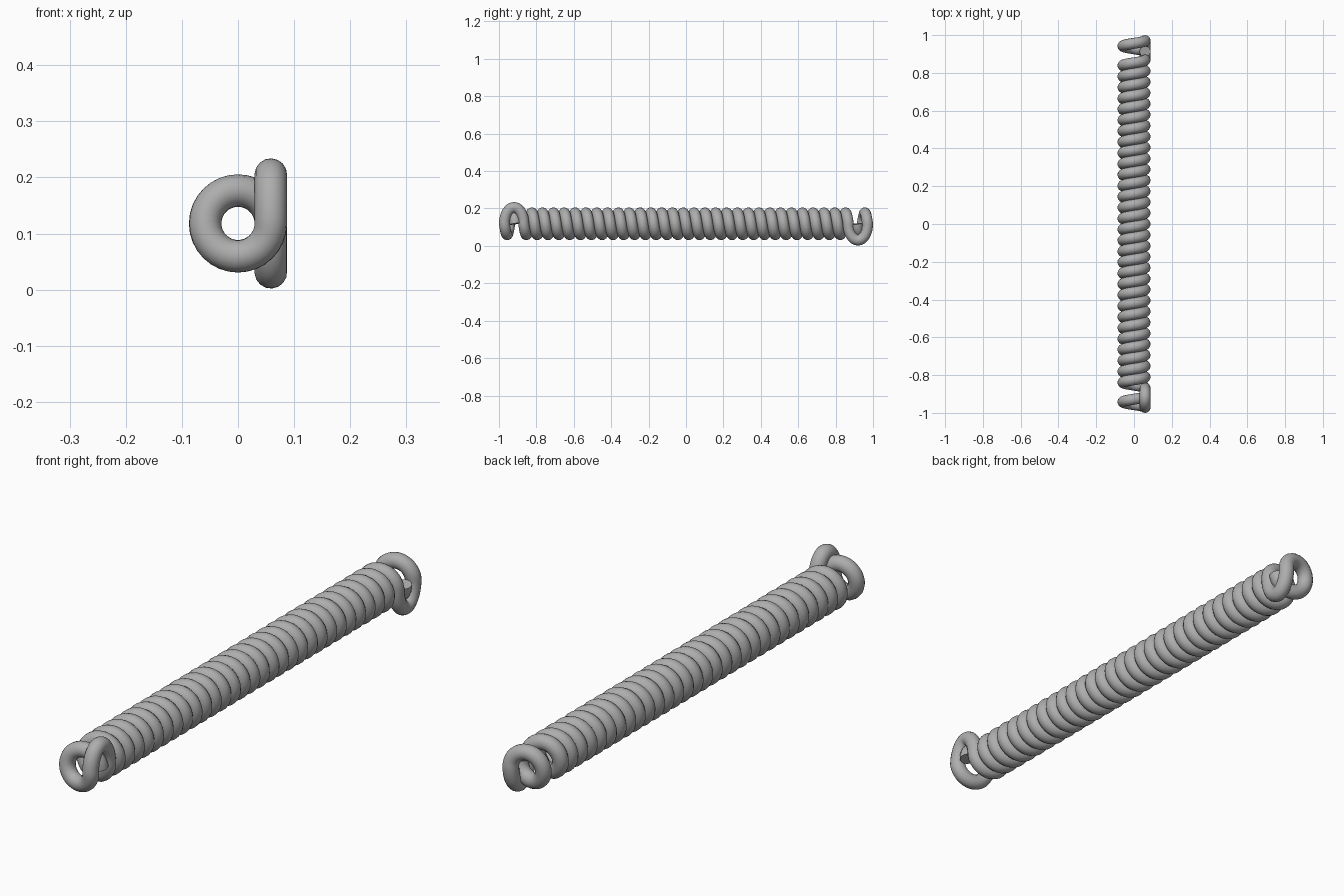
import bpy
from math import sin, cos, pi
from mathutils import Vector

WIRE, COIL = 0.029, 0.0585      # wire radius, coil centreline radius
MID_Z = 0.118
END_Y, TIP_Y = 0.868, 0.971     # ends of the main coil, outer legs of the hooks
TURNS, STEPS = 30, 32
HOOK_H = 0.087                  # hook height above the axis

cube = bpy.data.objects.get("Cube")
if cube:
    bpy.data.objects.remove(cube, do_unlink=True)

steel = bpy.data.materials.new("steel_grey")
steel.use_nodes = True
steel.diffuse_color = (0.42, 0.42, 0.42, 1)
steel.node_tree.nodes["Principled BSDF"].inputs["Base Color"].default_value = (0.42, 0.42, 0.42, 1)


def helix(y0, y1, turns):
    """Turns that start and end on the +x side, heading down."""
    n = int(turns * STEPS)
    return [Vector((COIL * cos(2 * pi * turns * i / n),
                    y0 + (y1 - y0) * i / n,
                    -COIL * sin(2 * pi * turns * i / n))) for i in range(n + 1)]


def hook():
    """Arch on the +x side from the outer leg to the coil end."""
    centre, half = -(TIP_Y + END_Y) / 2, (TIP_Y - END_Y) / 2
    return [Vector((COIL, centre - half * cos(pi * i / STEPS),
                    HOOK_H * sin(pi * i / STEPS))) for i in range(1, STEPS)]


# Front end: closing ring followed by the hook; the back end is its half turn about x
pitch = 2 * END_Y / TURNS
ring = helix(-TIP_Y, -TIP_Y + pitch, 1)
front = ring[::-1] + hook()
back = [Vector((p.x, -p.y, -p.z)) for p in reversed(front)]
path = front + helix(-END_Y, END_Y, TURNS) + back

# One continuous round wire
curve = bpy.data.curves.new("spring_wire", "CURVE")
curve.dimensions = "3D"
curve.bevel_depth = WIRE
curve.bevel_resolution = 6
curve.use_fill_caps = True
spline = curve.splines.new("POLY")
spline.points.add(len(path) - 1)
for point, p in zip(spline.points, path):
    point.co = (p.x, p.y, p.z + MID_Z, 1)
curve.materials.append(steel)
spring = bpy.data.objects.new("coil_spring", curve)
bpy.context.collection.objects.link(spring)

# Turn the wire into a smooth mesh
bpy.ops.object.select_all(action="DESELECT")
spring.select_set(True)
bpy.context.view_layer.objects.active = spring
bpy.ops.object.convert(target="MESH")
bpy.ops.object.shade_smooth_by_angle()
